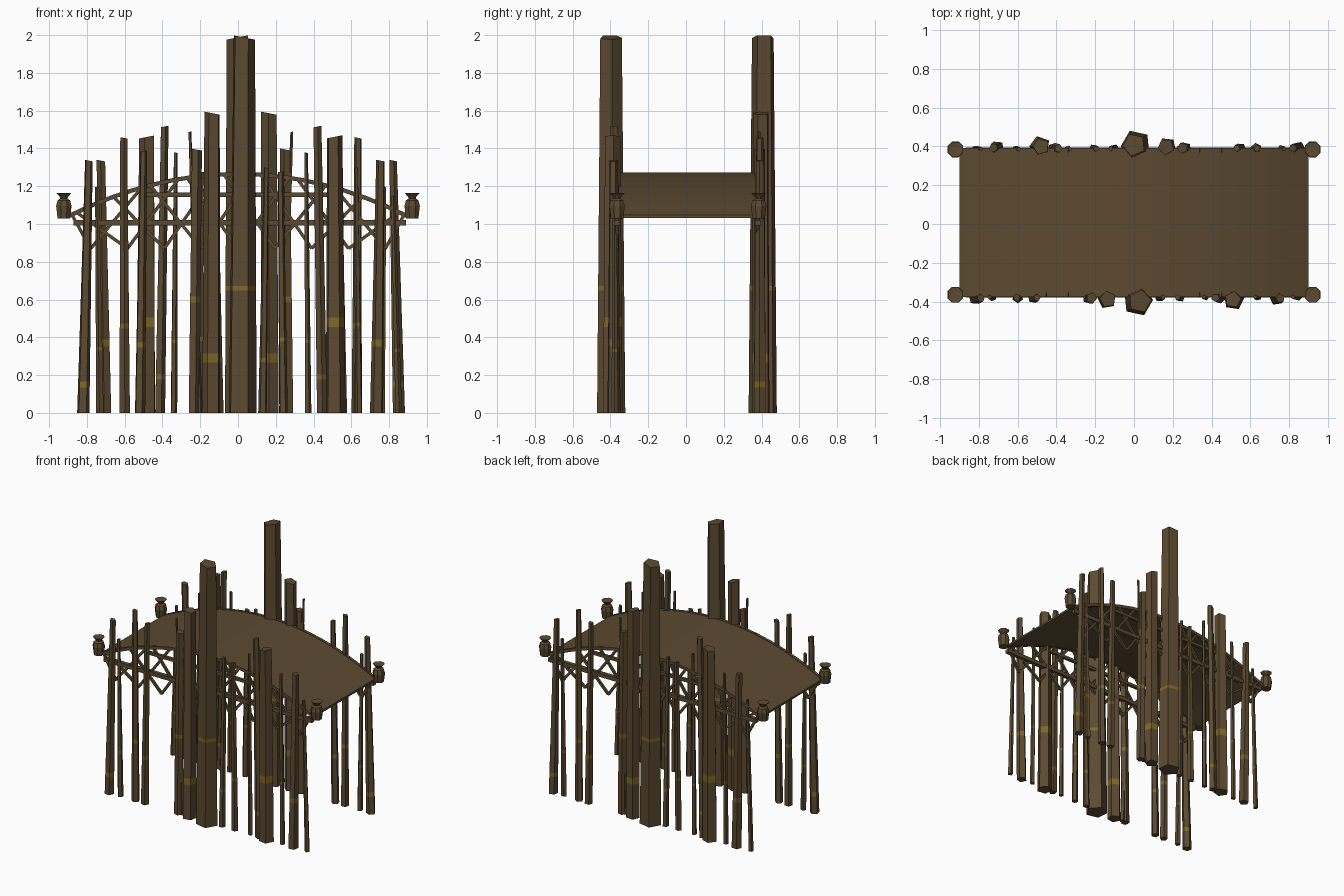
import bpy, bmesh, math, random
from mathutils import Vector

if "Cube" in bpy.data.objects:
    bpy.data.objects.remove(bpy.data.objects["Cube"])

random.seed(4)


def material(name, rgb):
    m = bpy.data.materials.new(name)
    m.diffuse_color = (*rgb, 1)
    m.use_nodes = True
    m.node_tree.nodes["Principled BSDF"].inputs["Base Color"].default_value = m.diffuse_color
    return m


WOOD = material("brown wood", (0.105, 0.068, 0.030))
GOLD = material("gold binding", (0.21, 0.135, 0.022))


def finish(name, bm, smooth=False):
    bmesh.ops.recalc_face_normals(bm, faces=bm.faces)
    me = bpy.data.meshes.new(name)
    bm.to_mesh(me)
    bm.free()
    me.materials.append(WOOD)
    me.materials.append(GOLD)
    for p in me.polygons:
        p.use_smooth = smooth
    ob = bpy.data.objects.new(name, me)
    bpy.context.collection.objects.link(ob)
    return ob


def loft(bm, rings, gold=()):
    """Skin a stack of vertex rings and cap both ends."""
    rings = [[bm.verts.new(v) for v in r] for r in rings]
    n = len(rings[0])
    for k in range(len(rings) - 1):
        for i in range(n):
            j = (i + 1) % n
            f = bm.faces.new((rings[k][i], rings[k][j], rings[k + 1][j], rings[k + 1][i]))
            f.material_index = 1 if k in gold else 0
    bm.faces.new(rings[0][::-1])
    bm.faces.new(rings[-1])


def rod(bm, a, b, w):
    """Square bar between two points."""
    a, b = Vector(a), Vector(b)
    d = (b - a).normalized()
    s = Vector((0, 1, 0)) if abs(d.y) < 0.9 else Vector((1, 0, 0))
    t = d.cross(s).normalized()
    s = t.cross(d)
    offs = [(s * p + t * q) * w / 2 for p, q in ((-1, -1), (1, -1), (1, 1), (-1, 1))]
    loft(bm, [[a + o for o in offs], [b + o for o in offs]])


def deck_z(x):
    return 1.265 - 0.225 * (x / 0.9) ** 2


# Poles: bottom x, bottom width, top x, top width, top z, binding height
POLES = [
    (-0.82, .065, -.79, .040, 1.34, .15),
    (-0.73, .040, -.745, .022, 1.20, .34),
    (-0.60, .055, -.605, .037, 1.46, .46),
    (-0.52, .055, -.50, .035, 1.39, .36),
    (-0.235, .060, -.22, .055, 1.40, .60),
    (-0.205, .035, -.255, .015, 1.49, .43),
    (-0.14, .095, -.135, .082, 1.595, .29),
    (0.02, .150, .03, .115, 2.00, .66),
    (0.13, .045, .15, .025, 1.30, .28),
    (0.24, .045, .225, .030, 1.28, .39),
    (0.37, .035, .36, .020, 1.38, .38),
    (0.445, .055, .42, .042, 1.52, .19),
    (0.515, .105, .51, .082, 1.47, .48),
    (0.64, .035, .625, .022, 1.30, .47),
    (0.735, .070, .755, .045, 1.34, .37),
    (0.85, .035, .82, .022, 1.15, .33),
]


def pole(bm, side, xb, wb, xt, wt, zt, zb):
    turn = 0.1 if wb > 0.12 else random.uniform(0, 6.28)
    slope = random.choice((-0.2, 0.2))
    y = 0.375 + wb * 0.19
    band = 0.012 if wb > 0.12 else wb * 0.25
    levels = [0, zb - band, zb + band, zt]
    rings = []
    for z in levels:
        t = z / zt
        r = (wb + (wt - wb) * t) / 1.9
        cx = xb + (xt - xb) * t
        ring = []
        for i in range(5):
            a = turn + math.tau * i / 5
            px, py = r * math.cos(a), r * math.sin(a)
            h = z + (slope * (px - r) if slope > 0 else slope * (px + r)) if z == zt else z
            x, yy = cx + px, -y + py
            if side > 0:                      # back row is the front row turned half round
                x, yy = 0.03 - x, -yy
            ring.append((x, yy + 0.005, h))
        rings.append(ring)
    loft(bm, rings, gold=(1,))


for side, name in ((-1, "front_poles"), (1, "back_poles")):
    bm = bmesh.new()
    for p in POLES:
        pole(bm, side, *p)
    finish(name, bm)

# Arched deck
bm = bmesh.new()
N = 28
sections = []
for i in range(N + 1):
    x = -0.9 + 1.8 * i / N
    z = deck_z(x)
    sections.append([(x, -0.37, z - .008), (x, 0.385, z - .008), (x, 0.385, z + .008), (x, -0.37, z + .008)])
loft(bm, sections)
deck = finish("arched_deck", bm)
bpy.context.view_layer.objects.active = deck
deck.select_set(True)
bpy.ops.object.shade_smooth_by_angle(angle=math.radians(30))

# Side frames: arch edge, two level rails and crossing braces
for y, name in ((-0.365, "front_side_frame"), (0.38, "back_side_frame")):
    bm = bmesh.new()
    rod(bm, (-0.87, y, 1.007), (0.89, y, 1.007), 0.03)
    rod(bm, (-0.51, y, 1.155), (0.54, y, 1.155), 0.022)
    for i in range(16):
        xa, xb = (-0.9 + 1.8 * k / 16 for k in (i, i + 1))
        rod(bm, (xa, y, deck_z(xa)), (xb, y, deck_z(xb)), 0.022)
    for i in range(9):
        x = -0.78 + 0.195 * i
        for d in (-0.27, 0.27):
            top = x + d
            if abs(top) > 0.88:
                top = math.copysign(0.88, top)
            rod(bm, (x, y, 0.87), (top, y, deck_z(top)), 0.017)
    finish(name, bm)

# Corner jars at the deck ends
PROFILE = [(.036, 1.03), (.044, 1.095), (.036, 1.125), (.020, 1.135), (.026, 1.147), (.042, 1.163), (.020, 1.160)]
for x in (-0.922, 0.922):
    for y in (-0.365, 0.385):
        bm = bmesh.new()
        loft(bm, [[(x + r * math.cos(math.tau * (i + .5) / 8), y + r * math.sin(math.tau * (i + .5) / 8), z)
                   for i in range(8)] for r, z in PROFILE])
        finish("corner_jar", bm)
